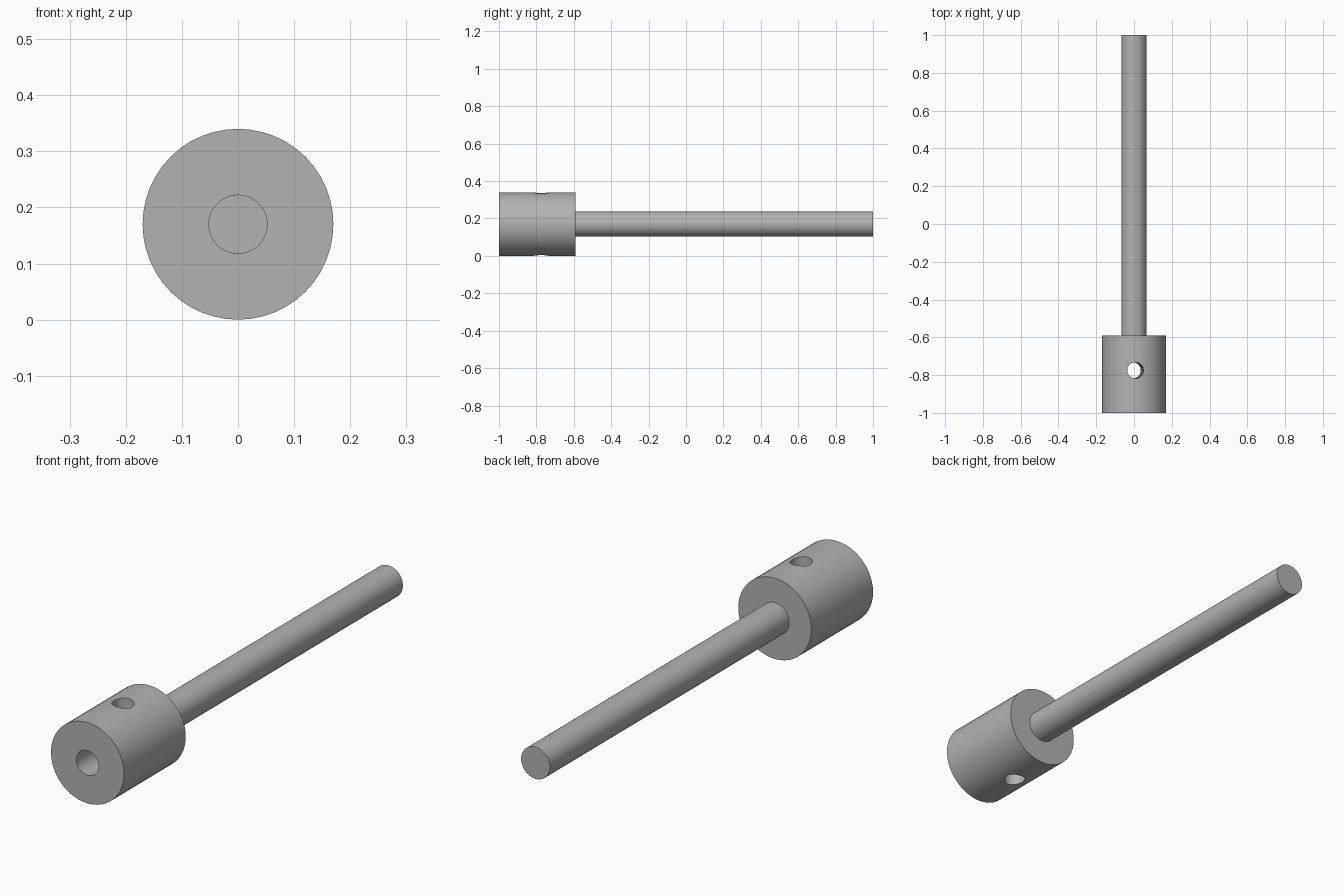
import bpy
import bmesh
import math

cube = bpy.data.objects.get("Cube")
if cube:
    bpy.data.objects.remove(cube, do_unlink=True)

AXIS_Z = 0.17
SIDES = 48

steel = bpy.data.materials.new("grey steel")
steel.use_nodes = True
grey = (0.45, 0.45, 0.45, 1)
steel.diffuse_color = grey
steel.node_tree.nodes["Principled BSDF"].inputs["Base Color"].default_value = grey


def lathe(name, profile):
    """Revolve (radius, y) points around the long axis; ends lie on the axis."""
    bm = bmesh.new()
    verts = [bm.verts.new((r, y, 0)) for r, y in profile]
    edges = [bm.edges.new(pair) for pair in zip(verts, verts[1:])]
    bmesh.ops.spin(bm, geom=verts + edges, cent=(0, 0, 0), axis=(0, 1, 0),
                   angle=math.tau, steps=SIDES, use_duplicate=False)
    bmesh.ops.remove_doubles(bm, verts=bm.verts, dist=0.0005)
    bmesh.ops.recalc_face_normals(bm, faces=bm.faces)
    mesh = bpy.data.meshes.new(name)
    bm.to_mesh(mesh)
    bm.free()
    mesh.materials.append(steel)
    obj = bpy.data.objects.new(name, mesh)
    obj.location.z = AXIS_Z
    bpy.context.collection.objects.link(obj)
    return obj


# Collar with blind bore, and rod, turned as one solid
shaft = lathe("collared_shaft", [
    (0, -0.6), (0.052, -0.6), (0.052, -1), (0.17, -1), (0.17, -0.59),
    (0.067, -0.59), (0.067, 1), (0, 1)])

# Pin hole drilled across the collar, slightly tilted
bpy.ops.mesh.primitive_cylinder_add(
    vertices=32, radius=0.043, depth=0.6,
    location=(0, -0.775, AXIS_Z), rotation=(0, math.radians(2.5), 0))
drill = bpy.context.object
drill.name = "pin_hole_cutter"
drill.data.materials.append(steel)
drill.hide_render = True

cut = shaft.modifiers.new("pin_hole", 'BOOLEAN')
cut.operation = 'DIFFERENCE'
cut.solver = 'EXACT'
cut.object = drill
bpy.ops.object.select_all(action='DESELECT')
shaft.select_set(True)
bpy.context.view_layer.objects.active = shaft
bpy.ops.object.modifier_apply(modifier=cut.name)
bpy.data.objects.remove(drill, do_unlink=True)

# Round walls smooth, rims sharp
bpy.ops.object.shade_smooth_by_angle(angle=math.radians(30))
